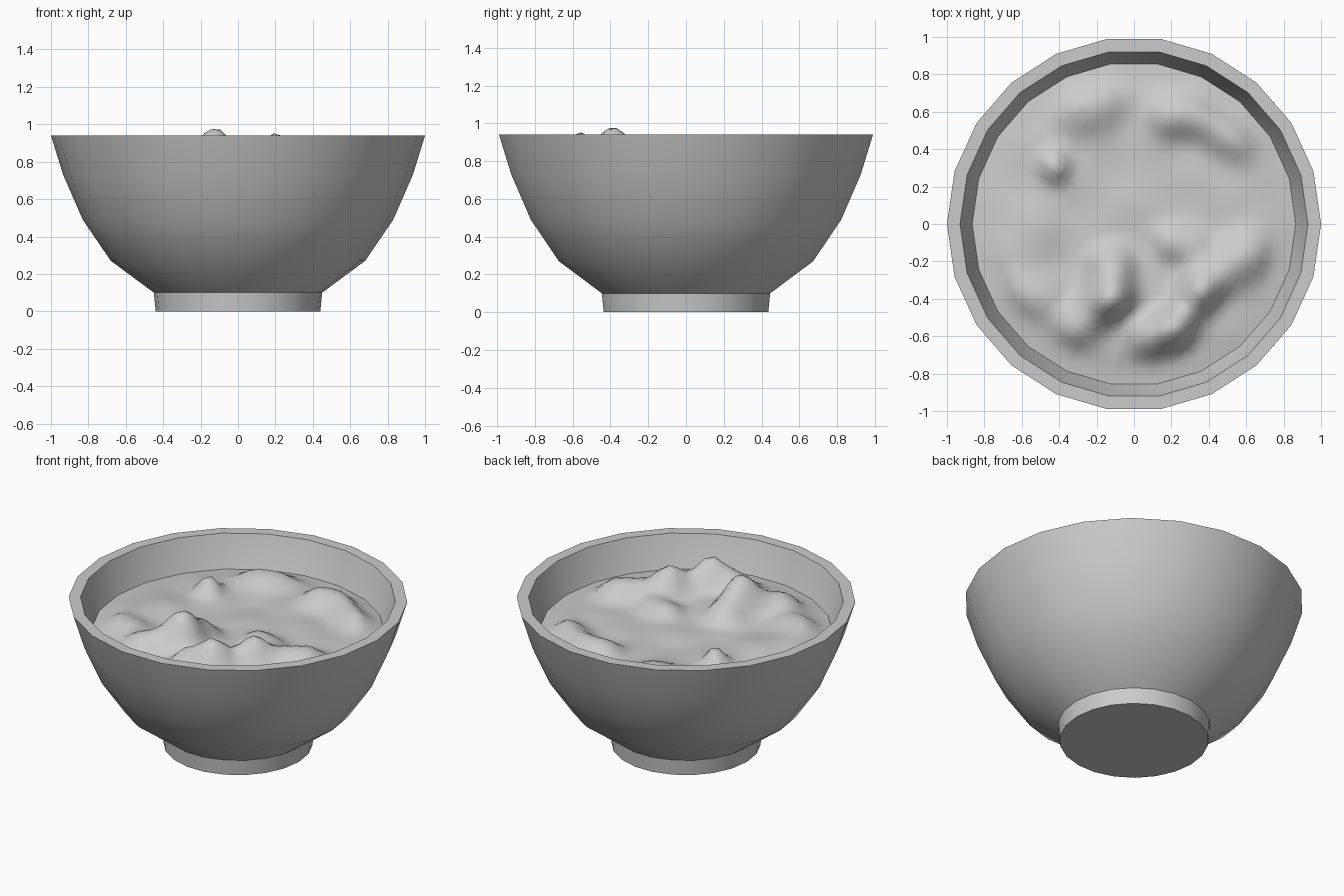
import bpy, bmesh, math
from mathutils import Vector, noise

if "Cube" in bpy.data.objects:
    bpy.data.objects.remove(bpy.data.objects["Cube"])

SIDES = 22


def finish(bm, name, angle):
    bmesh.ops.recalc_face_normals(bm, faces=bm.faces)
    mesh = bpy.data.meshes.new(name)
    bm.to_mesh(mesh)
    bm.free()
    obj = bpy.data.objects.new(name, mesh)
    bpy.context.collection.objects.link(obj)
    bpy.ops.object.select_all(action='DESELECT')
    obj.select_set(True)
    bpy.context.view_layer.objects.active = obj
    bpy.ops.object.shade_smooth_by_angle(angle=math.radians(angle))
    return obj


def rings_to_faces(bm, rings):
    n = len(rings[0])
    for a, b in zip(rings, rings[1:]):
        for i in range(n):
            j = (i + 1) % n
            bm.faces.new((a[i], a[j], b[j], b[i]))


def ring(bm, r, z, n):
    return [bm.verts.new((r * math.cos(math.tau * i / n),
                          r * math.sin(math.tau * i / n), z)) for i in range(n)]


# Bowl: foot, outer wall, flat rim and inner wall in one lathed profile
profile = [(0.44, 0), (0.45, 0.10), (0.68, 0.27), (0.83, 0.49), (0.935, 0.73),
           (1.0, 0.94), (0.93, 0.94), (0.87, 0.74), (0.77, 0.52), (0.63, 0.32),
           (0.40, 0.16)]
bm = bmesh.new()
rings = [ring(bm, r, z, SIDES) for r, z in profile]
rings_to_faces(bm, rings)
bm.faces.new(rings[0])
bm.faces.new(rings[-1])
finish(bm, "bowl", 30)

# Lumps of the filling: start x, y, end x, y, width, height
LUMPS = [(-0.12, -0.24, -0.12, -0.38, 0.12, 0.12), (-0.12, -0.40, -0.30, -0.54, 0.11, 0.10),
         (0.08, -0.60, 0.20, -0.58, 0.11, 0.12), (0.22, -0.54, 0.36, -0.36, 0.10, 0.09),
         (0.38, -0.32, 0.60, -0.16, 0.12, 0.09), (0.22, -0.10, 0.30, -0.12, 0.10, 0.06),
         (-0.44, 0.32, -0.42, 0.30, 0.07, 0.09), (0.20, 0.58, 0.30, 0.58, 0.11, 0.08),
         (0.46, 0.50, 0.54, 0.46, 0.11, 0.07), (-0.28, 0.62, -0.20, 0.64, 0.13, 0.06),
         (-0.50, -0.40, -0.60, -0.38, 0.11, 0.06), (-0.55, 0.00, -0.60, -0.15, 0.15, 0.03)]


def height(x, y):
    p, z = Vector((x, y)), 0.755
    for x1, y1, x2, y2, w, h in LUMPS:
        a, d = Vector((x1, y1)), Vector((x2 - x1, y2 - y1))
        t = max(0, min(1, (p - a).dot(d) / d.length_squared))
        z += h * math.exp(-((p - a - d * t).length / w) ** 2.6)
    z += 0.018 * noise.noise(Vector((x * 4, y * 4, 3)))
    edge = max(0, min(1, (0.87 - p.length) / 0.16))
    return 0.735 + (z - 0.735) * edge


# Filling: lumpy surface closing against the inner wall
bm = bmesh.new()
RINGS = 22
rings = [ring(bm, 0.865 * (1 - k / RINGS), 0, SIDES * 3) for k in range(RINGS)]
# outer facets follow the bowl's 22 flat sides
step = math.tau / SIDES
for rg in rings:
    for v in rg:
        a = math.atan2(v.co.y, v.co.x) % step - step / 2
        v.co *= math.cos(step / 2) / math.cos(a)
rings_to_faces(bm, rings)
centre = bm.verts.new((0, 0, 0))
for i, v in enumerate(rings[-1]):
    bm.faces.new((v, rings[-1][(i + 1) % len(rings[-1])], centre))
for v in bm.verts:
    v.co.z = height(v.co.x, v.co.y)
filling = finish(bm, "filling", 60)
# keep the open surface facing up
if filling.data.polygons[0].normal.z < 0:
    filling.data.flip_normals()
